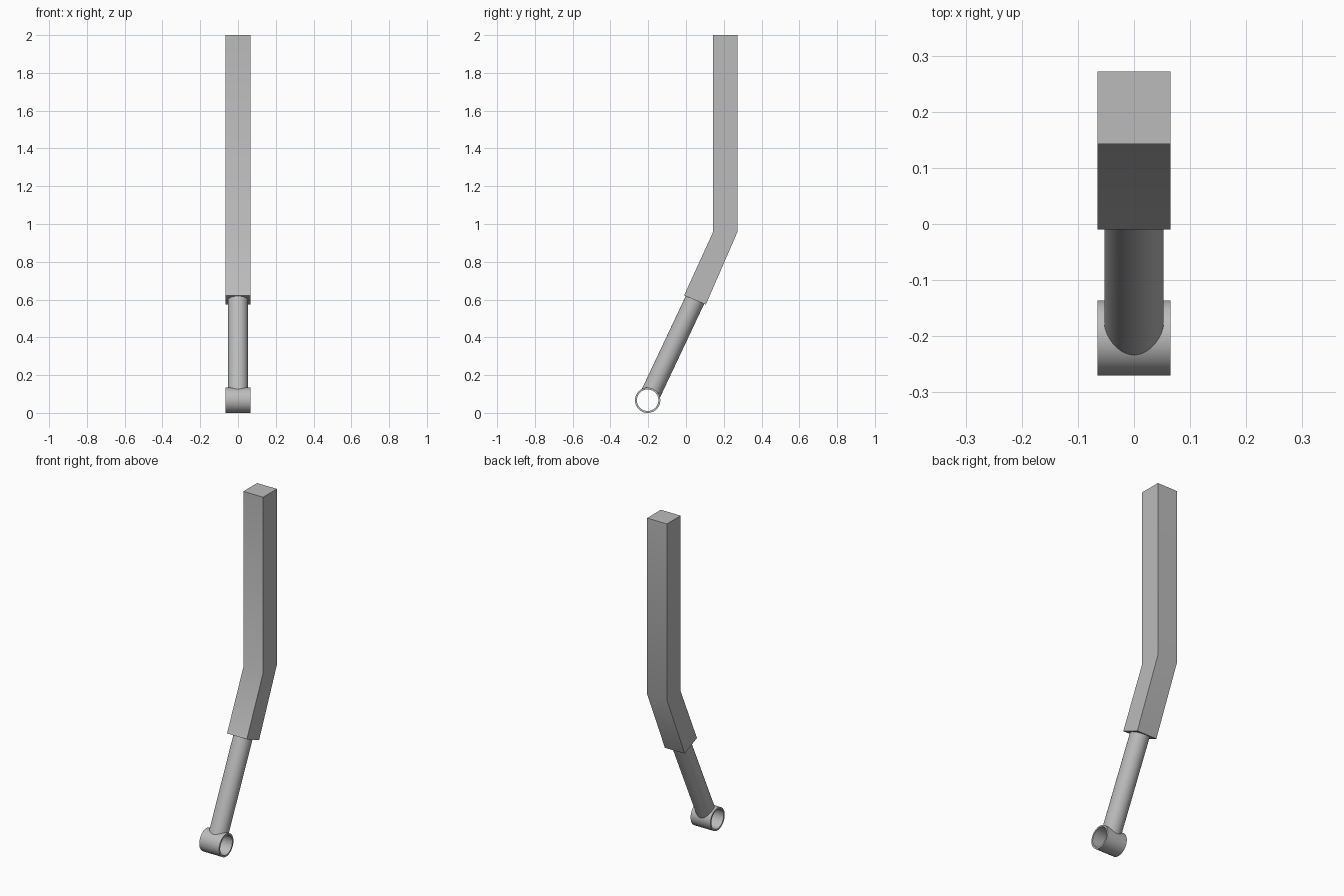
import bpy
import bmesh
from math import sin, cos, pi, sqrt
from mathutils import Vector

cube = bpy.data.objects.get("Cube")
if cube:
    bpy.data.objects.remove(cube, do_unlink=True)

# One grey metal for every part
grey = bpy.data.materials.new("grey metal")
grey.use_nodes = True
colour = (0.5, 0.5, 0.5, 1)
grey.diffuse_color = colour
grey.node_tree.nodes["Principled BSDF"].inputs["Base Color"].default_value = colour

HALF = 0.065                                # half width of beam and ring
SIDES = 64
PIVOT = Vector((0, -0.203, 0.067))          # centre of the ring
SOCKET = Vector((0, 0.047, 0.597))          # where the rod enters the beam


def finish(name, bm):
    bmesh.ops.recalc_face_normals(bm, faces=bm.faces)
    mesh = bpy.data.meshes.new(name)
    bm.to_mesh(mesh)
    bm.free()
    mesh.materials.append(grey)
    obj = bpy.data.objects.new(name, mesh)
    bpy.context.collection.objects.link(obj)
    bpy.ops.object.select_all(action='DESELECT')
    obj.select_set(True)
    bpy.context.view_layer.objects.active = obj
    bpy.ops.object.shade_smooth_by_angle(angle=pi / 6)
    return obj


def loft(name, rings, closed=False, caps=False):
    """Join equal rings of points with quads."""
    bm = bmesh.new()
    loops = [[bm.verts.new(p) for p in ring] for ring in rings]
    pairs = list(zip(loops, loops[1:]))
    if closed:
        pairs.append((loops[-1], loops[0]))
    for a, b in pairs:
        for i in range(len(a)):
            j = (i + 1) % len(a)
            bm.faces.new((a[i], a[j], b[j], b[i]))
    if caps:
        bm.faces.new(loops[0])
        bm.faces.new(loops[-1])
    return finish(name, bm)


# Square beam with one bend: (front y, z) and (back y, z) of each section
sections = [((0.143, 2.0), (0.272, 2.0)),
            ((0.143, 0.957), (0.272, 0.957)),
            ((-0.01, 0.622), (0.105, 0.573))]
loft("bent_beam",
     [[(-HALF, *f), (HALF, *f), (HALF, *b), (-HALF, *b)] for f, b in sections],
     caps=True)

# Open pivot ring lying across the model
OUTER, INNER = 0.067, 0.057
angles = [2 * pi * i / SIDES for i in range(SIDES)]
loft("pivot_ring",
     [[PIVOT + Vector((x, r * cos(a), r * sin(a))) for a in angles]
      for x, r in ((-HALF, OUTER), (HALF, OUTER), (HALF, INNER), (-HALF, INNER))],
     closed=True)

# Round rod, its foot cut as a saddle inside the ring wall
ROD, SADDLE = 0.053, 0.062
axis = (SOCKET - PIVOT).normalized()
side = Vector((1, 0, 0)).cross(axis)
length = (SOCKET - PIVOT).length + 0.01
foot, head = [], []
for a in angles:
    u = ROD * sin(a)
    edge = PIVOT + Vector((ROD * cos(a), 0, 0)) + side * u
    foot.append(edge + axis * sqrt(SADDLE ** 2 - u ** 2))
    head.append(edge + axis * length)
loft("round_rod", [foot, head])
